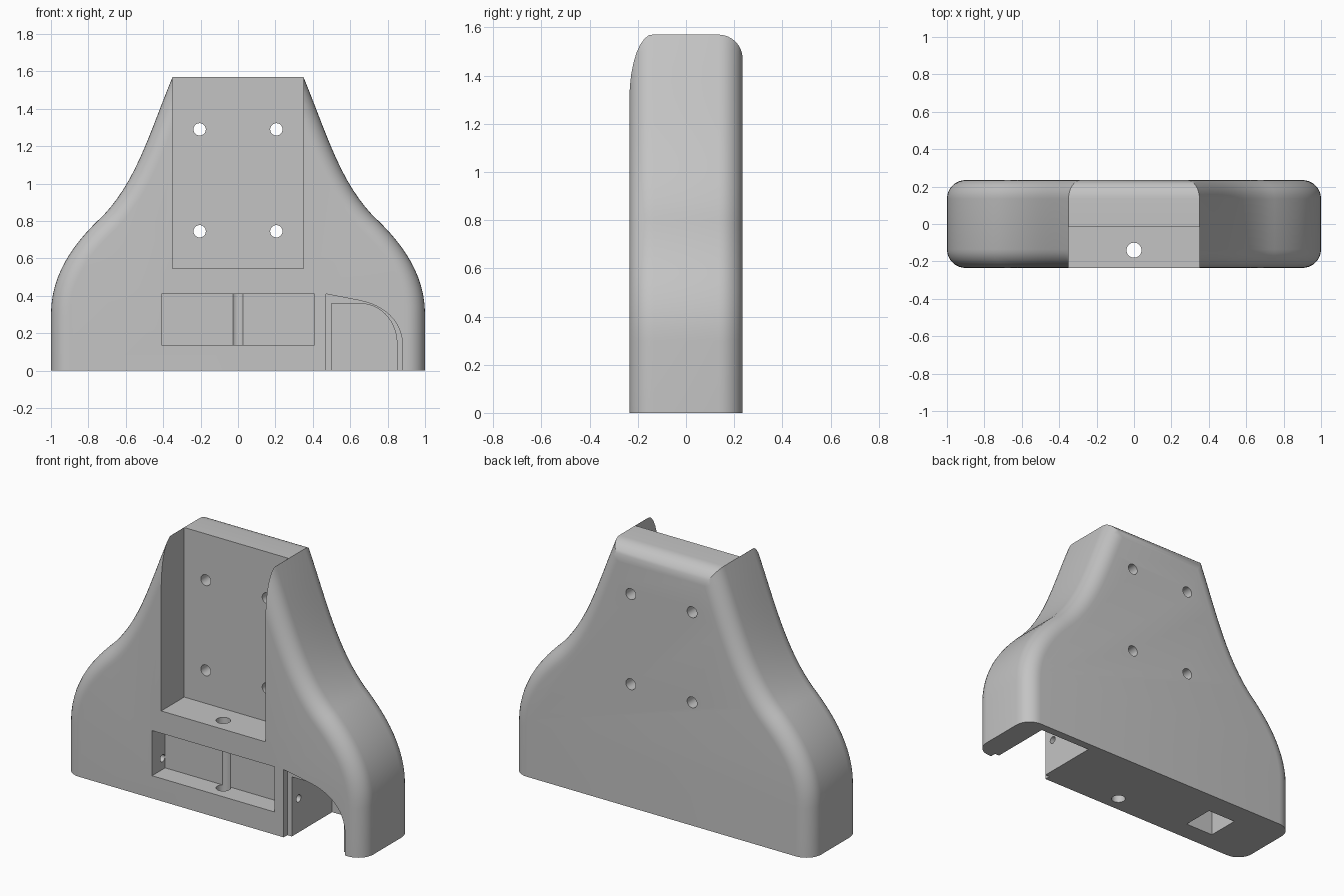
import bpy, bmesh, math
from mathutils import Vector
from mathutils.geometry import interpolate_bezier

cube = bpy.data.objects.get("Cube")
if cube:
    bpy.data.objects.remove(cube, do_unlink=True)

HALF = 0.235     # half thickness
FILLET = 0.1     # edge rounding

grey = bpy.data.materials.new("plain_grey")
grey.use_nodes = True
grey.diffuse_color = (0.55, 0.55, 0.55, 1)
for node in grey.node_tree.nodes:
    if node.type == 'BSDF_PRINCIPLED':
        node.inputs["Base Color"].default_value = grey.diffuse_color


def bezier(a, b, c, d, n):
    pts = interpolate_bezier(*[Vector((p[0], p[1], 0)) for p in (a, b, c, d)], n)
    return [Vector((p.x, p.y)) for p in pts]


def loft(name, rings):
    """Closed solid through rings of equal length."""
    bm = bmesh.new()
    loops = [[bm.verts.new(co) for co in ring] for ring in rings]
    n = len(loops[0])
    for r0, r1 in zip(loops, loops[1:]):
        for i in range(n):
            j = (i + 1) % n
            bm.faces.new((r0[i], r0[j], r1[j], r1[i]))
    bm.faces.new(loops[0])
    bm.faces.new(loops[-1])
    bmesh.ops.recalc_face_normals(bm, faces=bm.faces)
    me = bpy.data.meshes.new(name)
    bm.to_mesh(me)
    bm.free()
    me.materials.append(grey)
    ob = bpy.data.objects.new(name, me)
    bpy.context.collection.objects.link(ob)
    return ob


def prism(name, outline, y0, y1):
    return loft(name, [[(x, y, z) for x, z in outline] for y in (y0, y1)])


def box(name, x0, x1, y0, y1, z0, z1):
    return prism(name, [(x0, z0), (x1, z0), (x1, z1), (x0, z1)], y0, y1)


def rod(name, start, end, radius, sides=32):
    start, end = Vector(start), Vector(end)
    turn = (end - start).to_track_quat('Z', 'Y')
    circle = [turn @ Vector((radius * math.cos(a), radius * math.sin(a), 0))
              for a in (2 * math.pi * i / sides for i in range(sides))]
    return loft(name, [[p + c for c in circle] for p in (start, end)])


def cut(body, cutter):
    mod = body.modifiers.new("cut", 'BOOLEAN')
    mod.operation = 'DIFFERENCE'
    mod.solver = 'EXACT'
    mod.object = cutter
    cutter.hide_render = True
    bpy.context.view_layer.objects.active = body
    bpy.ops.object.modifier_apply(modifier=mod.name)
    bpy.data.objects.remove(cutter, do_unlink=True)


# Bell-shaped outline of the right half, bottom to top
side = [Vector((1, 0))]
side += bezier((1, 0.3), (1, 0.53), (0.86, 0.7), (0.72, 0.83), 14)
side += bezier((0.72, 0.83), (0.54, 1.02), (0.47, 1.28), (0.35, 1.57), 14)[1:]


def inset_outline(d):
    """Outline moved inwards by d, with the bottom kept in place."""
    normals = []
    for a, b in zip(side, side[1:]):
        t = (b - a).normalized()
        normals.append(Vector((t.y, -t.x)))
    before = [normals[0]] + normals
    after = normals + [Vector((0, 1))]
    half = [p - d * (m + n) / (1 + m.dot(n))
            for p, m, n in zip(side, before, after)]
    return half + [Vector((-p.x, p.y)) for p in reversed(half)]


# Body with rounded front and back edges
STEPS = 8
rounding = [(FILLET * (1 - math.sin(a)), HALF - FILLET * (1 - math.cos(a)))
            for a in (math.pi / 2 * i / STEPS for i in range(STEPS + 1))]
levels = [(d, -y) for d, y in rounding] + [(d, y) for d, y in reversed(rounding)]
body = loft("bracket_body",
            [[(p.x, y, p.y) for p in inset_outline(d)] for d, y in levels])

# Tall front pocket and the window below it
cut(body, box("pocket", -0.349, 0.349, -0.4, -0.015, 0.545, 1.8))
cut(body, box("window", -0.41, 0.41, -0.4, -0.11, 0.137, 0.41))

# Corner compartment with a shallow lid seat
lid = [(0.47, -0.1), (0.47, 0.41)]
lid += [tuple(p) for p in bezier((0.65, 0.375), (0.8, 0.345), (0.88, 0.25), (0.88, 0.13), 14)]
lid += [(0.88, -0.1)]
cut(body, prism("lid_seat", lid, -0.4, -0.2))
room = [(0.5, -0.1), (0.5, 0.36)]
room += [tuple(p) for p in bezier((0.64, 0.36), (0.77, 0.36), (0.85, 0.26), (0.85, 0.14), 14)]
room += [(0.85, -0.1)]
cut(body, prism("compartment", room, -0.3, 0.185))

# Square socket in the underside
cut(body, box("socket", -0.68, -0.49, -0.11, 0.09, -0.1, 0.36))

# Screw holes through the back plate
for x in (-0.205, 0.205):
    for z in (0.745, 1.29):
        cut(body, rod("screw_hole", (x, -0.5, z), (x, 0.5, z), 0.033))

# Vertical bolt hole and cross cable hole
cut(body, rod("bolt_hole", (0, -0.14, -0.1), (0, -0.14, 0.8), 0.04))
cut(body, rod("cable_hole", (-0.55, -0.135, 0.205), (0.6, -0.135, 0.205), 0.022))

# Smooth rounding with sharp cut edges
bpy.ops.object.select_all(action='DESELECT')
body.select_set(True)
bpy.context.view_layer.objects.active = body
bpy.ops.object.shade_smooth_by_angle(angle=math.radians(30))
